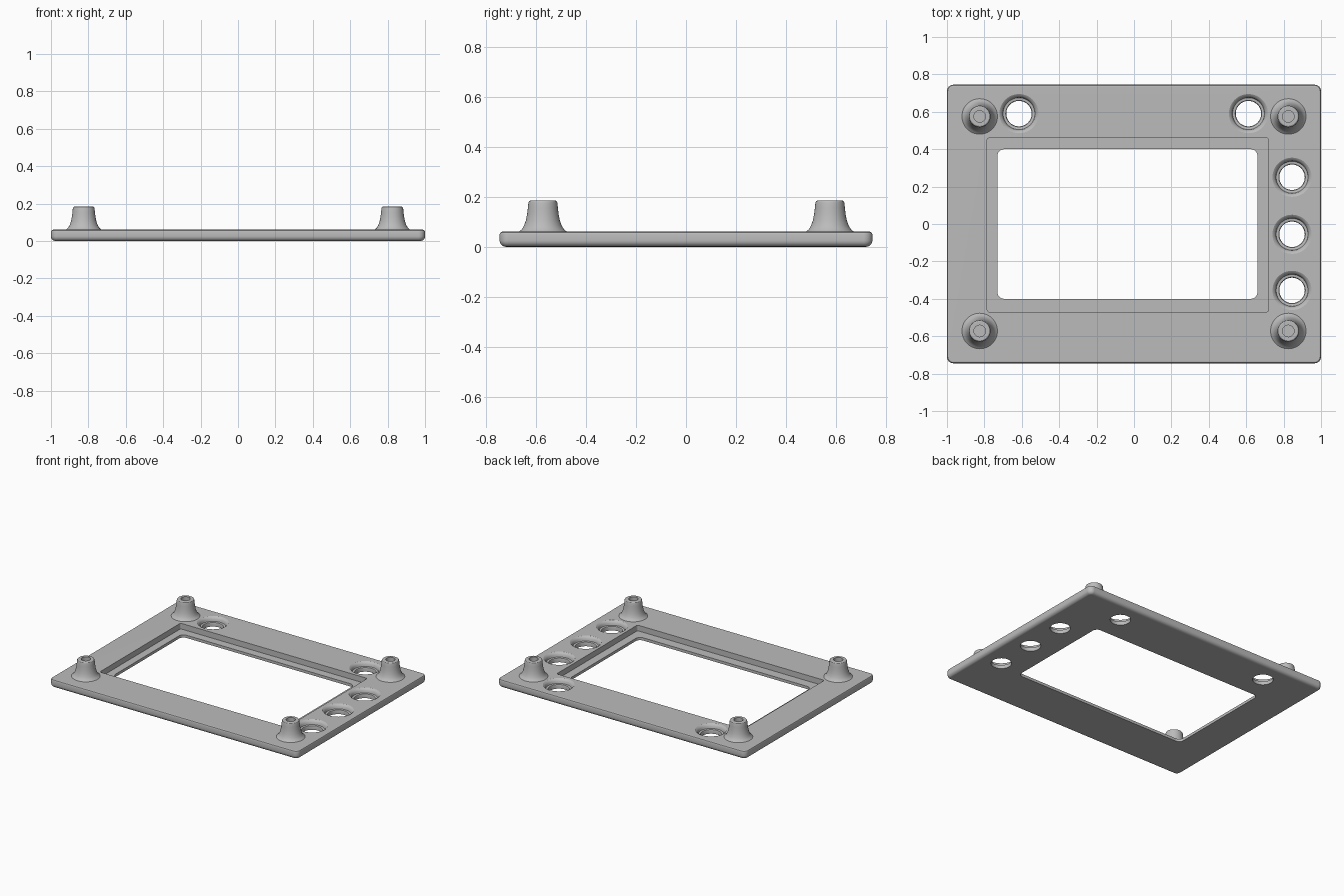
import bpy
import bmesh
from math import cos, sin, pi, radians

cube = bpy.data.objects.get("Cube")
if cube:
    bpy.data.objects.remove(cube, do_unlink=True)

grey = bpy.data.materials.new("plain grey")
grey.use_nodes = True
grey.diffuse_color = (0.5, 0.5, 0.5, 1)
grey.node_tree.nodes["Principled BSDF"].inputs["Base Color"].default_value = (0.5, 0.5, 0.5, 1)


def loft(name, rings):
    """Skin a stack of equal-length rings, bottom to top, and cap both ends."""
    bm = bmesh.new()
    loops = [[bm.verts.new(p) for p in ring] for ring in rings]
    n = len(loops[0])
    for low, high in zip(loops, loops[1:]):
        for i in range(n):
            j = (i + 1) % n
            bm.faces.new((low[i], low[j], high[j], high[i]))
    bm.faces.new(loops[0][::-1])
    bm.faces.new(loops[-1])
    bmesh.ops.recalc_face_normals(bm, faces=bm.faces)
    mesh = bpy.data.meshes.new(name)
    bm.to_mesh(mesh)
    bm.free()
    mesh.materials.append(grey)
    ob = bpy.data.objects.new(name, mesh)
    bpy.context.collection.objects.link(ob)
    return ob


def rounded_rect(x0, x1, y0, y1, radius, z, steps=6):
    corners = ((x1, y1, -1, -1), (x0, y1, 1, -1), (x0, y0, 1, 1), (x1, y0, -1, 1))
    ring = []
    for k, (x, y, sx, sy) in enumerate(corners):
        for i in range(steps + 1):
            a = pi / 2 * (k + i / steps)
            ring.append((x + radius * (sx + cos(a)), y + radius * (sy + sin(a)), z))
    return ring


def slab(name, x0, x1, y0, y1, radius, levels):
    """Rounded rectangle; levels are (inset, z) pairs."""
    return loft(name, [rounded_rect(x0 + d, x1 - d, y0 + d, y1 - d, radius - d, z)
                       for d, z in levels])


def lathe(name, x, y, profile, sides=48):
    """Turned shape; profile holds (radius, z) pairs."""
    return loft(name, [[(x + r * cos(2 * pi * i / sides), y + r * sin(2 * pi * i / sides), z)
                        for i in range(sides)] for r, z in profile])


def cut(target, cutter):
    cutter.hide_render = True
    mod = target.modifiers.new("cut", 'BOOLEAN')
    mod.operation = 'DIFFERENCE'
    mod.solver = 'EXACT'
    mod.object = cutter
    bpy.context.view_layer.objects.active = target
    bpy.ops.object.modifier_apply(modifier=mod.name)
    bpy.data.objects.remove(cutter, do_unlink=True)


def smooth(ob):
    bpy.ops.object.select_all(action='DESELECT')
    ob.select_set(True)
    bpy.context.view_layer.objects.active = ob
    bpy.ops.object.shade_smooth_by_angle(angle=radians(30))
    ob.modifiers.new("even shading", 'WEIGHTED_NORMAL').keep_sharp = True


# Plate with a rounded lower rim and a small upper edge
f = 0.025
rim = [(f * (1 - sin(a)), f * (1 - cos(a))) for a in (pi / 8 * i for i in range(5))]
plate = slab("face_plate", -1, 1, -0.745, 0.745, 0.035,
             rim + [(0, 0.05), (0.004, 0.057), (0.012, 0.061)])

# Screen window and the shallow recess around it
cut(plate, slab("recess_cutter", -0.785, 0.72, -0.47, 0.46, 0.012, [(0, 0.02), (0, 0.1)]))
cut(plate, slab("window_cutter", -0.73, 0.66, -0.40, 0.40, 0.035, [(0, -0.05), (0, 0.1)]))

# Stepped round holes for buttons
bore = [(0.068, -0.05), (0.068, 0.02), (0.071, 0.028), (0.085, 0.03),
        (0.088, 0.045), (0.095, 0.055), (0.105, 0.0612), (0.105, 0.1)]
for x, y in ((-0.615, 0.59), (0.612, 0.59), (0.845, 0.25), (0.845, -0.055), (0.845, -0.355)):
    cut(plate, lathe("hole_cutter", x, y, bore))
smooth(plate)

# Flared screw posts with blind holes
post = [(0.095, 0.05), (0.095, 0.061), (0.084, 0.07), (0.075, 0.085), (0.068, 0.105),
        (0.063, 0.13), (0.06, 0.155), (0.058, 0.176), (0.055, 0.182), (0.05, 0.185),
        (0.031, 0.185), (0.031, 0.075)]
for side, x in (("left", 0.825), ("right", -0.825)):
    for end, y in (("back", 0.575), ("front", -0.572)):
        smooth(lathe(f"{end}_{side}_screw_post", x, y, post))
